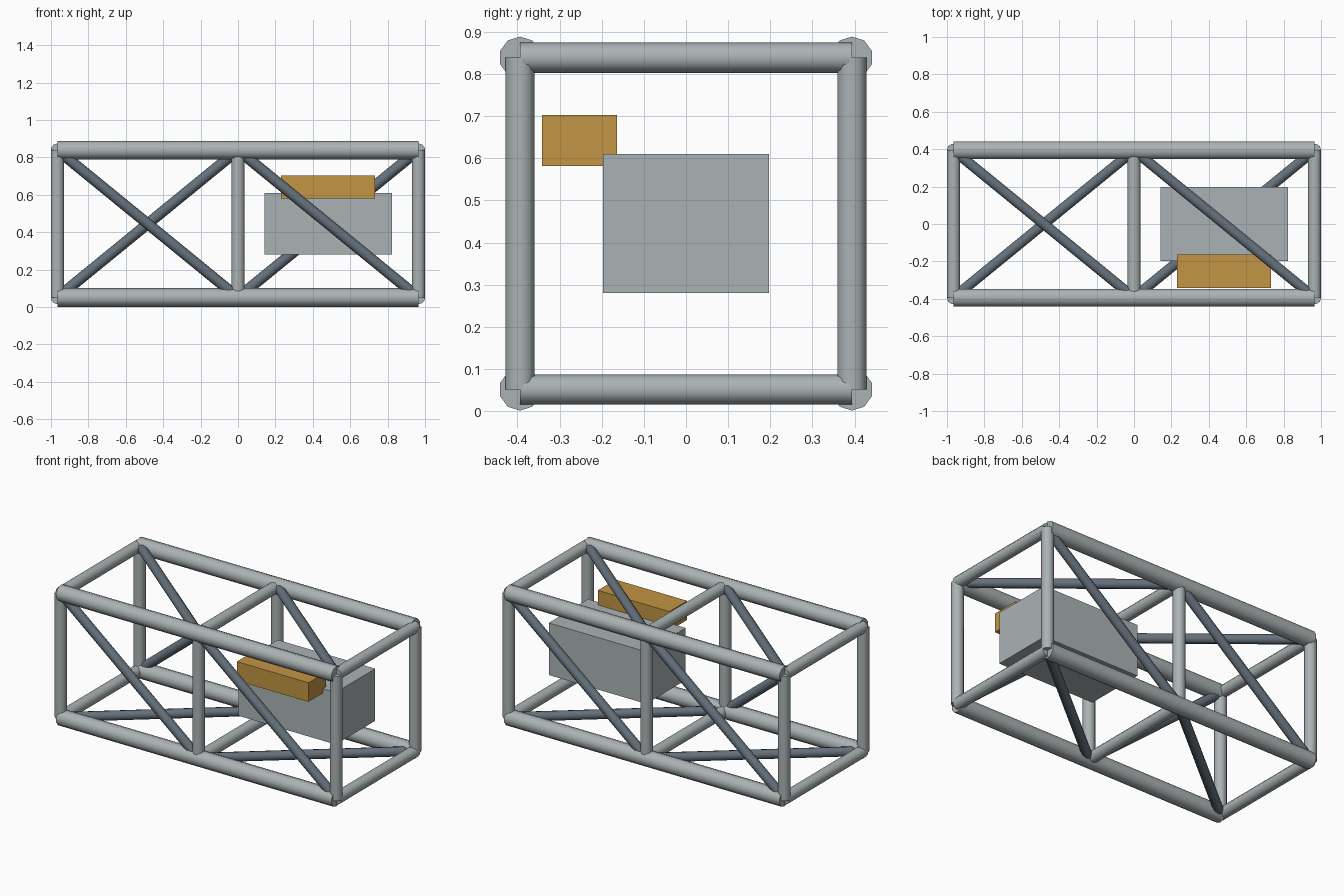
import bpy
import bmesh
from math import radians
from mathutils import Matrix, Vector

if "Cube" in bpy.data.objects:
    bpy.data.objects.remove(bpy.data.objects["Cube"], do_unlink=True)

# Frame dimensions
X, H, MID = 0.965, 0.394, 0.445
CHORD_R, POST_R, BRACE_R = 0.05, 0.036, 0.029
SIDES = 10


def material(name, rgb):
    mat = bpy.data.materials.new(name)
    mat.use_nodes = True
    mat.diffuse_color = (*rgb, 1)
    mat.node_tree.nodes["Principled BSDF"].inputs["Base Color"].default_value = (*rgb, 1)
    return mat


steel = material("light grey steel", (0.41, 0.45, 0.455))
dark = material("dark slate steel", (0.13, 0.165, 0.2))
ochre = material("ochre paint", (0.54, 0.30, 0.058))


def finish(name, bm, mat):
    mesh = bpy.data.meshes.new(name)
    bm.to_mesh(mesh)
    bm.free()
    mesh.materials.append(mat)
    obj = bpy.data.objects.new(name, mesh)
    bpy.context.collection.objects.link(obj)
    return obj


def tube(name, start, end, radius, mat):
    """Capped round tube between two points given relative to the frame centre."""
    lift = Vector((0, 0, MID))
    a, b = Vector(start) + lift, Vector(end) + lift
    axis = (b - a).normalized()
    hint = Vector((1, 0, 0)) if abs(axis.z) > 0.99 else Vector((0, 0, 1))
    side = hint.cross(axis).normalized()
    rot = Matrix((side, axis.cross(side), axis)).transposed().to_4x4()
    bm = bmesh.new()
    bmesh.ops.create_cone(bm, cap_ends=True, segments=SIDES, radius1=radius,
                          radius2=radius, depth=(b - a).length,
                          matrix=Matrix.Translation((a + b) / 2) @ rot)
    obj = finish(name, bm, mat)
    bpy.ops.object.select_all(action="DESELECT")
    obj.select_set(True)
    bpy.context.view_layer.objects.active = obj
    bpy.ops.object.shade_smooth_by_angle(angle=radians(45))


def block(name, centre, size, mat):
    bm = bmesh.new()
    bmesh.ops.create_cube(bm, size=1, matrix=Matrix.Translation(centre)
                          @ Matrix.Diagonal((*size, 1)))
    finish(name, bm, mat)


# Long chords along the four edges
for y, y_name in ((-H, "front"), (H, "back")):
    for z, z_name in ((-H, "lower"), (H, "upper")):
        tube(f"{y_name}_{z_name}_chord", (-X, y, z), (X, y, z), CHORD_R, steel)

# Three square rings of posts and cross bars
for x, x_name in ((-X, "right"), (0, "middle"), (X, "left")):
    for s, y_name, z_name in ((-H, "front", "lower"), (H, "back", "upper")):
        tube(f"{x_name}_{y_name}_post", (x, s, -H), (x, s, H), POST_R, steel)
        tube(f"{x_name}_{z_name}_cross_bar", (x, -H, s), (x, H, s), POST_R, steel)

# One diagonal brace per bay on each long face
for x, bay in ((-X, "right"), (0, "left")):
    x2 = x + X
    tube(f"{bay}_front_brace", (x, -H, H), (x2, -H, -H), BRACE_R, dark)
    tube(f"{bay}_back_brace", (x, H, -H), (x2, H, H), BRACE_R, dark)
    tube(f"{bay}_top_brace", (x, H, H), (x2, -H, H), BRACE_R, dark)
    tube(f"{bay}_bottom_brace", (x, -H, -H), (x2, H, -H), BRACE_R, dark)

# Equipment carried in the left bay
block("equipment_box", (0.482, 0, MID), (0.683, 0.394, 0.33), steel)
block("small_ochre_box", (0.482, -0.253, 0.642), (0.502, 0.178, 0.121), ochre)
